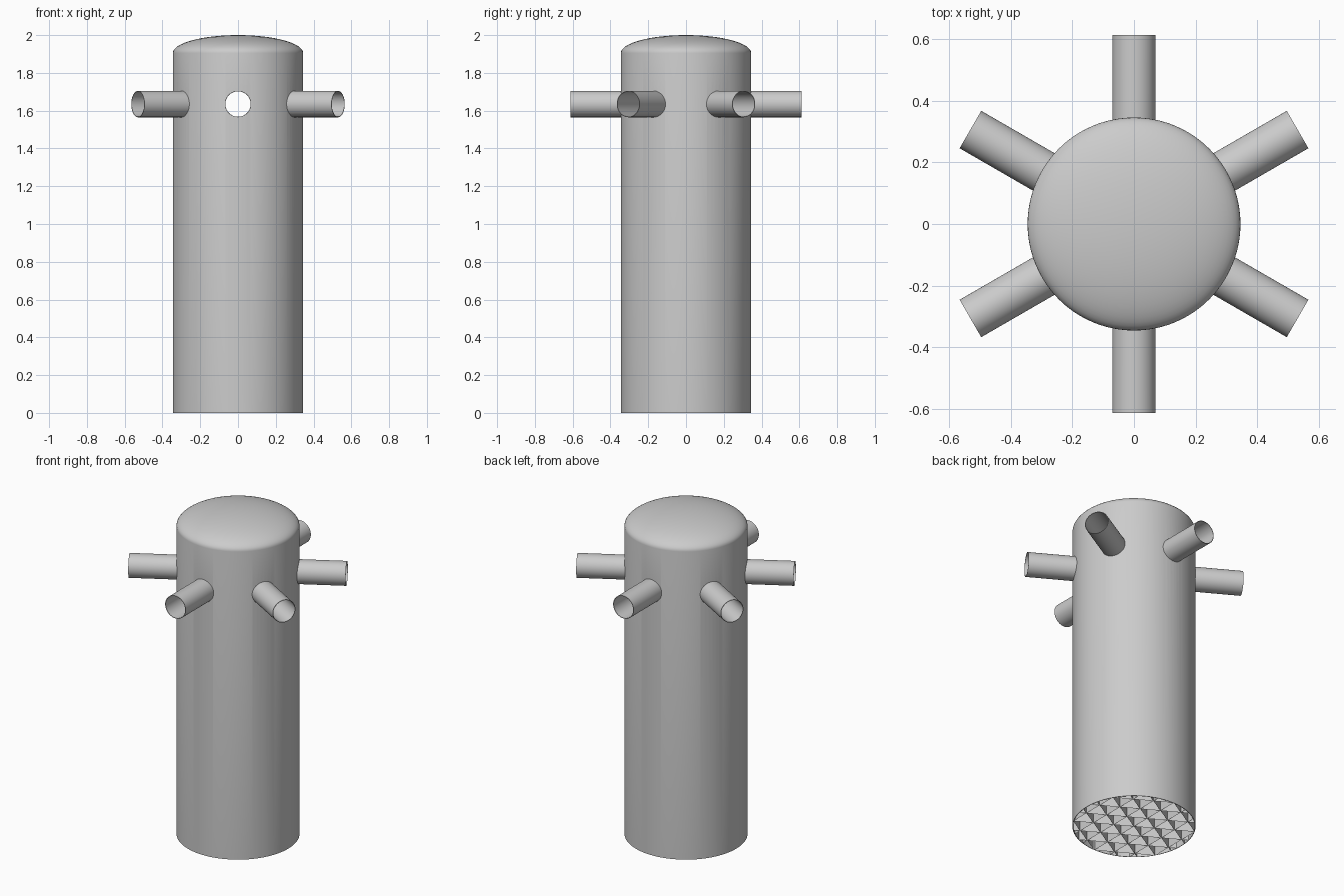
import bpy, bmesh, math
from mathutils import Matrix

if "Cube" in bpy.data.objects:
    bpy.data.objects.remove(bpy.data.objects["Cube"])

RADIUS, WALL, DOME_Z, HEIGHT = 0.345, 0.003, 1.905, 2.0
PIPE_R, PIPE_END, PIPE_Z = 0.07, 0.612, 1.635
GRID_TOP, GRID_STEP = 1.45, 0.1
SEGMENTS = 96
PIPE_ANGLES = [math.radians(30 + 60 * i) for i in range(6)]

grey = bpy.data.materials.new("plain grey")
grey.use_nodes = True
grey.diffuse_color = (0.6, 0.6, 0.6, 1)
grey.node_tree.nodes["Principled BSDF"].inputs["Base Color"].default_value = grey.diffuse_color


def make_object(name, bm):
    mesh = bpy.data.meshes.new(name)
    bm.to_mesh(mesh)
    bm.free()
    mesh.materials.append(grey)
    obj = bpy.data.objects.new(name, mesh)
    bpy.context.collection.objects.link(obj)
    return obj


def activate(obj):
    bpy.ops.object.select_all(action='DESELECT')
    obj.select_set(True)
    bpy.context.view_layer.objects.active = obj


def smooth(obj):
    activate(obj)
    bpy.ops.object.shade_smooth_by_angle(angle=math.radians(35))


def dome_profile(radius, rise, steps=16):
    """Side wall foot, then an elliptical arc up to the axis."""
    points = [(radius, 0)]
    for i in range(steps + 1):
        t = math.pi / 2 * i / steps
        points.append((radius * math.cos(t), DOME_Z + rise * math.sin(t)))
    points[-1] = (0, points[-1][1])
    return points


# Vessel: thin lathed shell, open below, with a domed top
rise = HEIGHT - DOME_Z
outer = dome_profile(RADIUS, rise)
inner = dome_profile(RADIUS - WALL, rise - WALL)
bm = bmesh.new()
verts = [bm.verts.new((r, 0, z)) for r, z in outer + inner[::-1]]
edges = [bm.edges.new(pair) for pair in zip(verts, verts[1:]) if pair[0].co.x + pair[1].co.x > 0]
edges.append(bm.edges.new((verts[-1], verts[0])))
bmesh.ops.spin(bm, geom=verts + edges, cent=(0, 0, 0), axis=(0, 0, 1),
               angle=math.tau, steps=SEGMENTS, use_duplicate=False)
bmesh.ops.remove_doubles(bm, verts=bm.verts, dist=0.0001)
bmesh.ops.recalc_face_normals(bm, faces=bm.faces)
vessel = make_object("vessel_shell", bm)

# Openings where the pipes meet the vessel
bm = bmesh.new()
for angle in PIPE_ANGLES:
    matrix = (Matrix.Rotation(angle, 4, 'Z') @ Matrix.Translation((RADIUS, 0, PIPE_Z))
              @ Matrix.Rotation(math.pi / 2, 4, 'Y'))
    bmesh.ops.create_cone(bm, cap_ends=True, segments=48, radius1=PIPE_R - WALL,
                          radius2=PIPE_R - WALL, depth=0.2, matrix=matrix)
cutter = make_object("opening_cutter", bm)
cutter.hide_render = True
cut = vessel.modifiers.new("openings", 'BOOLEAN')
cut.operation, cut.solver, cut.object = 'DIFFERENCE', 'EXACT', cutter
activate(vessel)
bpy.ops.object.modifier_apply(modifier=cut.name)
bpy.data.objects.remove(cutter)
smooth(vessel)


# Six open pipes, each fitted to the curve of the vessel
def pipe(name, angle):
    bm = bmesh.new()
    count = 48
    rings = []
    for radius, at_end in ((PIPE_R, False), (PIPE_R, True),
                           (PIPE_R - WALL, True), (PIPE_R - WALL, False)):
        ring = []
        for i in range(count):
            t = math.tau * i / count
            y, z = radius * math.cos(t), radius * math.sin(t)
            x = PIPE_END if at_end else math.sqrt((RADIUS - WALL) ** 2 - y * y)
            ring.append(bm.verts.new((x, y, PIPE_Z + z)))
        rings.append(ring)
    for k in range(4):
        a, b = rings[k], rings[(k + 1) % 4]
        for i in range(count):
            j = (i + 1) % count
            bm.faces.new((a[i], a[j], b[j], b[i]))
    bmesh.ops.rotate(bm, verts=bm.verts, matrix=Matrix.Rotation(angle, 3, 'Z'))
    bmesh.ops.recalc_face_normals(bm, faces=bm.faces)
    smooth(make_object(name, bm))


for number, angle in enumerate(PIPE_ANGLES, 1):
    pipe(f"pipe_{number}", angle)

# Triangular grid of thin upright walls inside the vessel
bm = bmesh.new()
reach = RADIUS - WALL
for turn in range(3):
    spin = Matrix.Rotation(math.radians(30 + 60 * turn), 3, 'Z')
    for k in range(-3, 4):
        offset = k * GRID_STEP
        half = math.sqrt(reach ** 2 - offset ** 2)
        corners = [(-half, 0), (half, 0), (half, GRID_TOP), (-half, GRID_TOP)]
        wall = [bm.verts.new((x, offset, z)) for x, z in corners]
        bm.faces.new(wall)
        bmesh.ops.rotate(bm, verts=wall, matrix=spin)
make_object("triangular_grid", bm)
